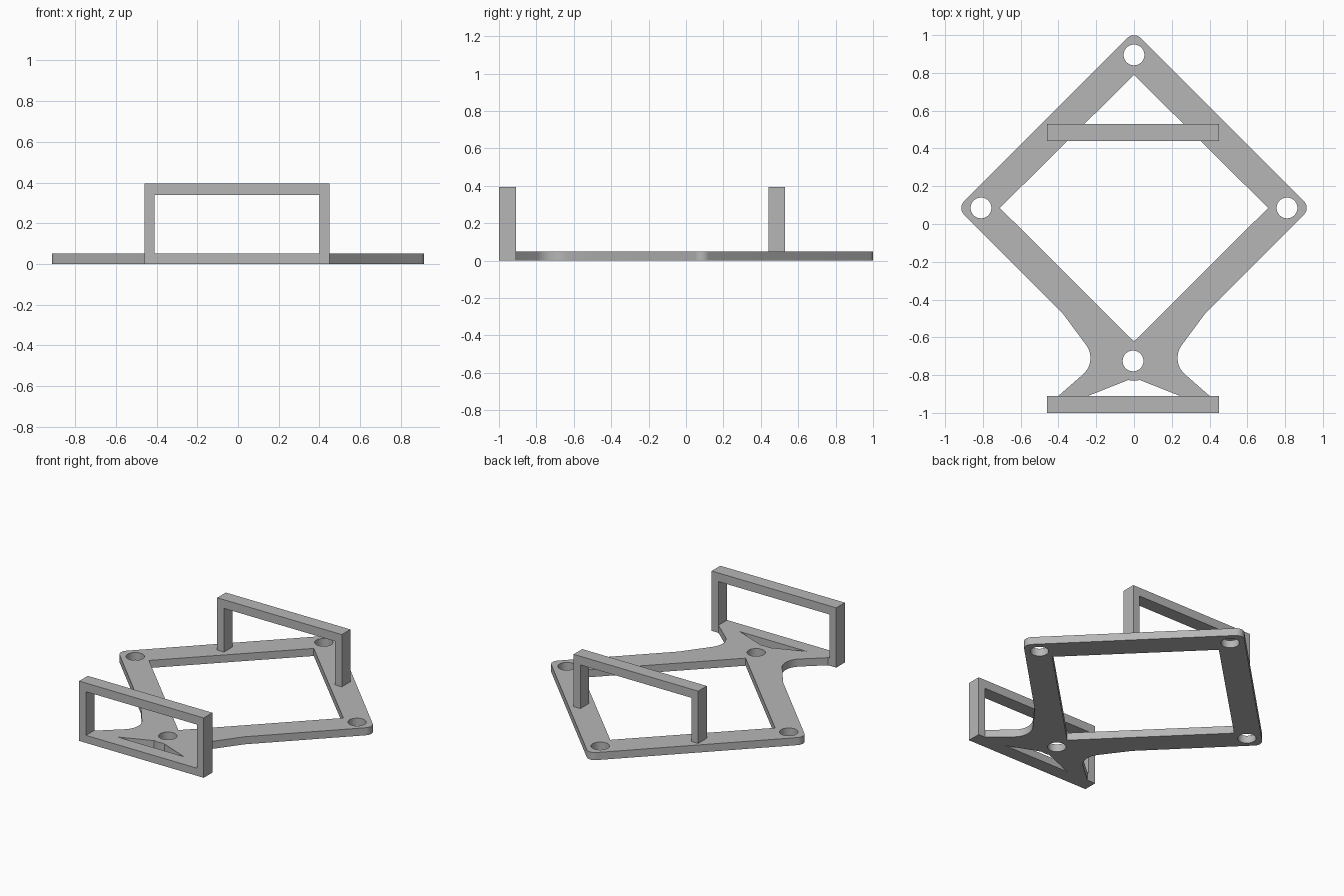
import bpy, bmesh, math
from mathutils import Vector

cube = bpy.data.objects.get("Cube")
if cube:
    bpy.data.objects.remove(cube, do_unlink=True)

grey = bpy.data.materials.new("mid grey")
grey.use_nodes = True
COLOUR = (0.47, 0.47, 0.47, 1)
grey.diffuse_color = COLOUR
grey.node_tree.nodes["Principled BSDF"].inputs["Base Color"].default_value = COLOUR


def arc(cx, cy, r, start, end, steps):
    """Points along an arc, angles in degrees."""
    angles = [math.radians(start + (end - start) * i / steps) for i in range(steps + 1)]
    return [(cx + r * math.cos(a), cy + r * math.sin(a)) for a in angles]


def circle(cx, cy, r, n=40):
    return arc(cx, cy, r, 0, 360, n)[:-1]


def rounded(corners, steps=10):
    """Closed loop from (x, y, radius) corners, each filleted by its radius."""
    loop = []
    for i, (x, y, r) in enumerate(corners):
        p = Vector((x, y))
        if r == 0:
            loop.append((x, y))
            continue
        before = (Vector(corners[i - 1][:2]) - p).normalized()
        after = (Vector(corners[(i + 1) % len(corners)][:2]) - p).normalized()
        half = before.angle(after) / 2
        centre = p + (before + after).normalized() * r / math.sin(half)
        a = p + before * r / math.tan(half) - centre
        b = p + after * r / math.tan(half) - centre
        start = math.atan2(a.y, a.x)
        sweep = (math.atan2(b.y, b.x) - start + math.pi) % math.tau - math.pi
        loop += arc(centre.x, centre.y, r, math.degrees(start),
                    math.degrees(start + sweep), steps)
    return loop


def extruded(name, loops, thickness, location, upright=False):
    """Solid from an outer loop and hole loops, flat or standing along x."""
    curve = bpy.data.curves.new(name, "CURVE")
    curve.dimensions = "2D"
    curve.fill_mode = "BOTH"
    curve.extrude = thickness / 2
    for loop in loops:
        spline = curve.splines.new("POLY")
        spline.points.add(len(loop) - 1)
        for point, (x, y) in zip(spline.points, loop):
            point.co = (x, y, 0, 1)
        spline.use_cyclic_u = True
    obj = bpy.data.objects.new(name, curve)
    bpy.context.collection.objects.link(obj)
    obj.location = location
    if upright:
        obj.rotation_euler.x = math.pi / 2
    bpy.ops.object.select_all(action="DESELECT")
    obj.select_set(True)
    bpy.context.view_layer.objects.active = obj
    bpy.ops.object.convert(target="MESH")
    obj = bpy.context.object
    obj.name = name
    bm = bmesh.new()
    bm.from_mesh(obj.data)
    bmesh.ops.remove_doubles(bm, verts=bm.verts, dist=1e-5)
    bmesh.ops.recalc_face_normals(bm, faces=bm.faces)
    bm.to_mesh(obj.data)
    bm.free()
    obj.data.materials.clear()
    obj.data.materials.append(grey)
    bpy.ops.object.shade_smooth_by_angle(angle=math.radians(30))
    return obj


T = 0.05        # base thickness
MID_Y = 0.085   # height of the side corners in plan
HOLE_Y = -0.725

# Base plate: diamond with a flared foot; the right half is mirrored
side = [(0.935, MID_Y, 0.05), (0.38, -0.47, 0), (0.19, -0.726, 0.115),
        (0.4, -0.91, 0), (0.243, -0.91, 0), (0.037, -0.822, 0)]
boss = [(x, y, 0) for x, y in arc(0, HOLE_Y, 0.105, -68, -112, 8)]
mirrored = [(-x, y, r) for x, y, r in reversed(side)]
outline = rounded([(0, 1.02, 0.05)] + side + boss + mirrored)
window = [(0, 0.79), (0.71, MID_Y), (0, -0.622), (-0.71, MID_Y)]
holes = [circle(x, y, 0.055) for x, y in
         [(0, 0.895), (0.81, MID_Y), (-0.81, MID_Y), (-0.005, HOLE_Y)]]
extruded("base_plate", [outline, window] + holes, T, (0, 0, T / 2))

# Front frame: closed upright rectangle
L, R, TOP, BAR_X, BAR_Z = -0.46, 0.45, 0.395, 0.05, 0.057
outer = [(L, 0), (R, 0), (R, TOP), (L, TOP)]
inner = [(L + BAR_X, T), (R - BAR_X, T), (R - BAR_X, TOP - BAR_Z), (L + BAR_X, TOP - BAR_Z)]
extruded("front_frame", [outer, inner], 0.09, (0, -0.955, 0), upright=True)

# Rear arch: two legs and a top bar standing on the plate
arch = [(L, T), (L + BAR_X, T), inner[3], inner[2], (R - BAR_X, T), (R, T), outer[2], outer[3]]
extruded("rear_arch", [arch], 0.09, (0, 0.485, 0), upright=True)
